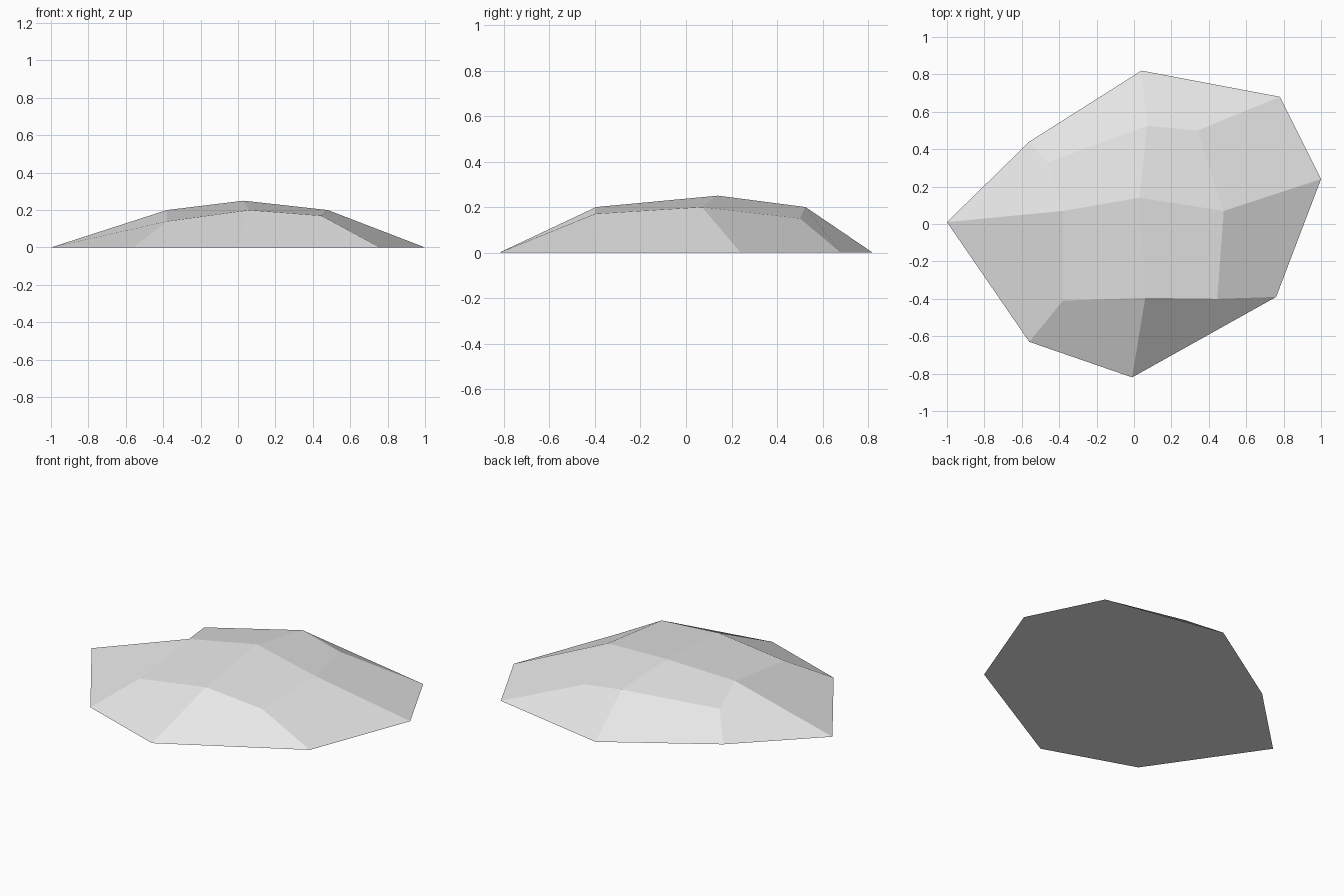
import bpy
import bmesh

cube = bpy.data.objects.get("Cube")
if cube:
    bpy.data.objects.remove(cube, do_unlink=True)

# Single pale stone colour
stone = bpy.data.materials.new("pale_grey_stone")
stone.use_nodes = True
colour = (0.8, 0.8, 0.8, 1)
stone.diffuse_color = colour
stone.node_tree.nodes["Principled BSDF"].inputs["Base Color"].default_value = colour

# Ground outline and upper shoulder, both anticlockwise from the -x side
outline = [(-1, 0.01), (-0.56, -0.63), (-0.01, -0.82), (0.76, -0.39),
           (1, 0.24), (0.78, 0.68), (0.04, 0.82), (-0.56, 0.44)]
shoulder = [(-0.38, 0.07, 0.2), (-0.38, -0.41, 0.14), (0.06, -0.395, 0.2),
            (0.445, -0.4, 0.17), (0.48, 0.07, 0.2), (0.34, 0.5, 0.15),
            (0.07, 0.525, 0.2), (-0.46, 0.33, 0.15)]
peak = (0.03, 0.14, 0.25)

bm = bmesh.new()
low = [bm.verts.new((x, y, 0)) for x, y in outline]
high = [bm.verts.new(p) for p in shoulder]
top = bm.verts.new(peak)
count = len(low)

# Sloping sides
for i in range(count):
    j = (i + 1) % count
    bm.faces.new((low[i], low[j], high[j], high[i]))

# Four crown facets meeting at the peak
for i in range(0, count, 2):
    bm.faces.new((top, high[i], high[i + 1], high[(i + 2) % count]))

# Flat underside
bm.faces.new(low[::-1])
bmesh.ops.recalc_face_normals(bm, faces=bm.faces)

mesh = bpy.data.meshes.new("flat_rock")
bm.to_mesh(mesh)
bm.free()
mesh.materials.append(stone)
rock = bpy.data.objects.new("flat_rock", mesh)
bpy.context.collection.objects.link(rock)
